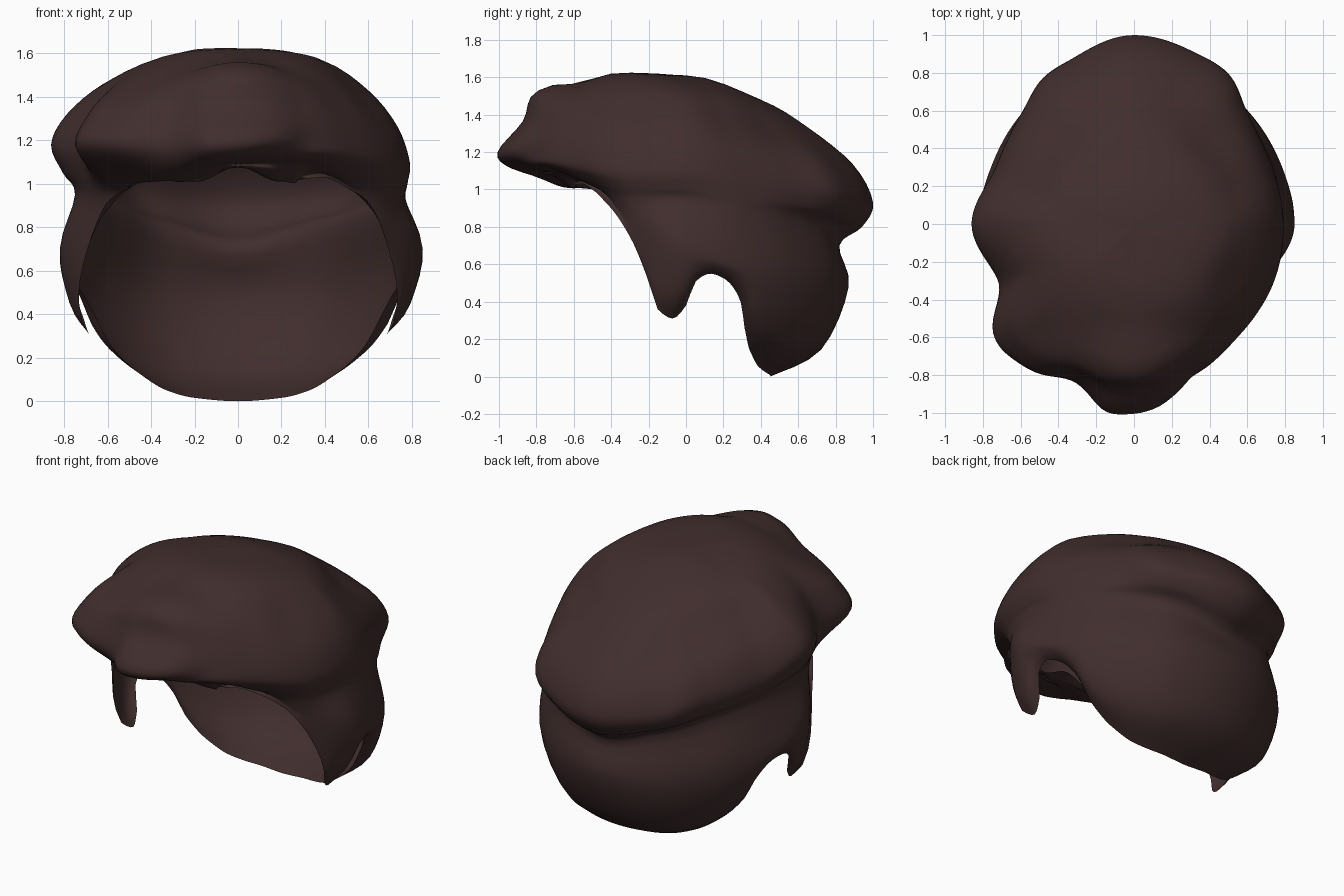
import bpy, bmesh, math

if "Cube" in bpy.data.objects:
    bpy.data.objects.remove(bpy.data.objects["Cube"])

# Azimuth in degrees: 0 = front, 90 = right, 180 = back, -90 = left.
STEP = 22.5
RIM_R = [1.0, .87, .81, .80, .79, .78, .83, .95, 1.0, .92, .83, .79, .86, .78, .96, .89]
RIM_Z = [1.2, 1.18, 1.14, 1.1, 1.1, 1.08, 1.05, .97, .93, .97, 1.05, 1.08, 1.18, 1.17, 1.18, 1.18]
TOP_R = [.79, .70, .62, .60, .60, .58, .58, .62, .64, .62, .58, .58, .62, .62, .80, .76]
TOP_Z = [1.53, 1.50, 1.47, 1.43, 1.43, 1.38, 1.34, 1.33, 1.34, 1.33, 1.34, 1.38, 1.46, 1.46, 1.40, 1.47]
GROOVE_R = [.78, .74, .71, .76, .77, .80, .80, .83, .82, .82, .77, .75, .75, .73, .70, .74]
GROOVE_Z = [1.09, 1.09, 1.02, .95, .93, .87, .83, .78, .70, .78, .85, .90, .95, .95, 1.0, 1.02]
# Local swells of the rim: azimuth, width, amount
SWELLS = [(-9, 6, .04), (13, 7, .02), (146, 9, .04), (-147, 9, .03), (-54, 6, .03), (-32, 7, .02)]
# Lower swell is the same on both sides: front to back
BULGE_R = [.70, .66, .67, .75, .85, .84, .85, .87, .87]
BULGE_Z = [1.075, 1.01, .99, .83, .70, .60, .52, .48, .48]
# Hem: azimuth, radius, height
HEM = [(0, .60, 1.08), (18, .62, 1.01), (35, .68, 1.03), (45, .69, .99), (55, .73, .92),
       (66, .74, .75), (75, .76, .5), (78, .73, .36), (84, .69, .31), (90, .71, .38),
       (94, .76, .51), (99.5, .78, .55), (106, .76, .52), (113, .73, .42),
       (118.5, .66, .25), (126, .58, .14), (140, .51, .05), (156, .48, .015), (180, .45, 0)]


def hermite(keys, vals, x):
    """Smooth curve through keyed values without overshoot."""
    n = len(keys)
    i = max(k for k in range(n - 1) if keys[k] <= x or k == 0)

    def slope(j):
        if j <= 0 or j >= n - 1:
            return 0.0
        a = (vals[j] - vals[j - 1]) / (keys[j] - keys[j - 1])
        b = (vals[j + 1] - vals[j]) / (keys[j + 1] - keys[j])
        return 0.0 if a * b <= 0 else 2 * a * b / (a + b)

    h = keys[i + 1] - keys[i]
    t = (x - keys[i]) / h
    return ((2*t**3 - 3*t*t + 1) * vals[i] + (t**3 - 2*t*t + t) * h * slope(i)
            + (3*t*t - 2*t**3) * vals[i + 1] + (t**3 - t*t) * h * slope(i + 1))


def around(vals, a):
    """Sample a full or mirrored ring of values at azimuth a."""
    if len(vals) == 9:
        return hermite([k * STEP for k in range(9)], vals, abs(a))
    ring = vals[-2:] + vals + vals[:3]
    return hermite([(k - 2) * STEP for k in range(len(ring))], ring, a % 360)


def catmull(p0, p1, p2, p3, t):
    return tuple(.5 * (2*b + (c - a)*t + (2*a - 5*b + 4*c - d)*t*t + (3*b - a - 3*c + d)*t**3)
                 for a, b, c, d in zip(p0, p1, p2, p3))


def meridian(a):
    """Control points (radius, height) from crown to hem."""
    ca, sa = math.cos(math.radians(a)), math.sin(math.radians(a))
    rt, zt = around(TOP_R, a), around(TOP_Z, a)
    rr, zr = around(RIM_R, a), around(RIM_Z, a)
    rr += sum(m * math.exp(-((a - c) / w) ** 2) for c, w, m in SWELLS)
    hk = [h[0] for h in HEM]
    hr = hermite(hk, [h[1] for h in HEM], abs(a))
    hz = hermite(hk, [h[2] for h in HEM], abs(a))
    gr, gz = around(GROOVE_R, a), around(GROOVE_Z, a)
    br = around(BULGE_R, a) - .03 * max(0, -sa) ** 2
    bz = max(around(BULGE_Z, a), hz + .02 if abs(a) > 25 else 0)
    front = math.exp(-(a / 18) ** 2)
    f = .70 - .32 * front
    return [(0, 1.61), (.4, 1.55 + .07 * ca), (rt, zt),
            (rt + f * (rr - rt), .5 * (zt + zr)), (rr, zr),
            (.5 * rr + .5 * gr + .03 * ca * ca + .02 * front, .43 * zr + .57 * gz - .02 * front),
            (gr, gz), (br, bz),
            (.65 * br + .35 * hr, .3 * bz + .7 * hz), (hr, hz)]


def crease(x, z, x0, z0, slope, length, width, depth):
    """Depth of a slanted valley between swept locks."""
    d = (z - z0 - slope * (x - x0)) / width
    return depth * math.exp(-d * d - ((x - x0) / length) ** 2)


# Hair shell, open below and at the face
SEG, SUB = 180, 4
bm = bmesh.new()
crown = bm.verts.new((0, 0, 1.61))
columns = []
for s in range(SEG):
    a = -180 + s * 360 / SEG
    pts = meridian(a)
    ext = [(-pts[1][0], pts[1][1])] + pts + [pts[-1]]
    prof = [catmull(*ext[k:k + 4], j / SUB) for k in range(len(pts) - 1) for j in range(SUB)]
    prof = prof[1:] + [pts[-1]]
    col = []
    for k, (r, z) in enumerate(prof):
        x, y = r * math.sin(math.radians(a)), -r * math.cos(math.radians(a))
        if y < -.3 and k < 24:
            push = (crease(x, z, .12, 1.12, .3, .2, .05, .06)
                    + crease(x, z, -.35, 1.44, .35, .25, .04, .02))
            # Dip between the crown and the front roll
            if k < 12:
                z -= .03 * math.exp(-((y + .57) / .08) ** 2 - (x / .35) ** 2)
            y += push
        col.append(bm.verts.new((x, y, max(z, 0))))
    columns.append(col)
for s in range(SEG):
    c, n = columns[s], columns[(s + 1) % SEG]
    bm.faces.new((crown, c[0], n[0]))
    for k in range(len(c) - 1):
        bm.faces.new((c[k], c[k + 1], n[k + 1], n[k]))
for f in bm.faces:
    f.smooth = True
mesh = bpy.data.meshes.new("hair_shell")
bm.to_mesh(mesh)
bm.free()
hair = bpy.data.objects.new("hair_shell", mesh)
bpy.context.collection.objects.link(hair)

mat = bpy.data.materials.new("dark_brown")
mat.diffuse_color = (.052, .027, .026, 1)
mat.use_nodes = True
mat.node_tree.nodes["Principled BSDF"].inputs["Base Color"].default_value = mat.diffuse_color
mesh.materials.append(mat)
